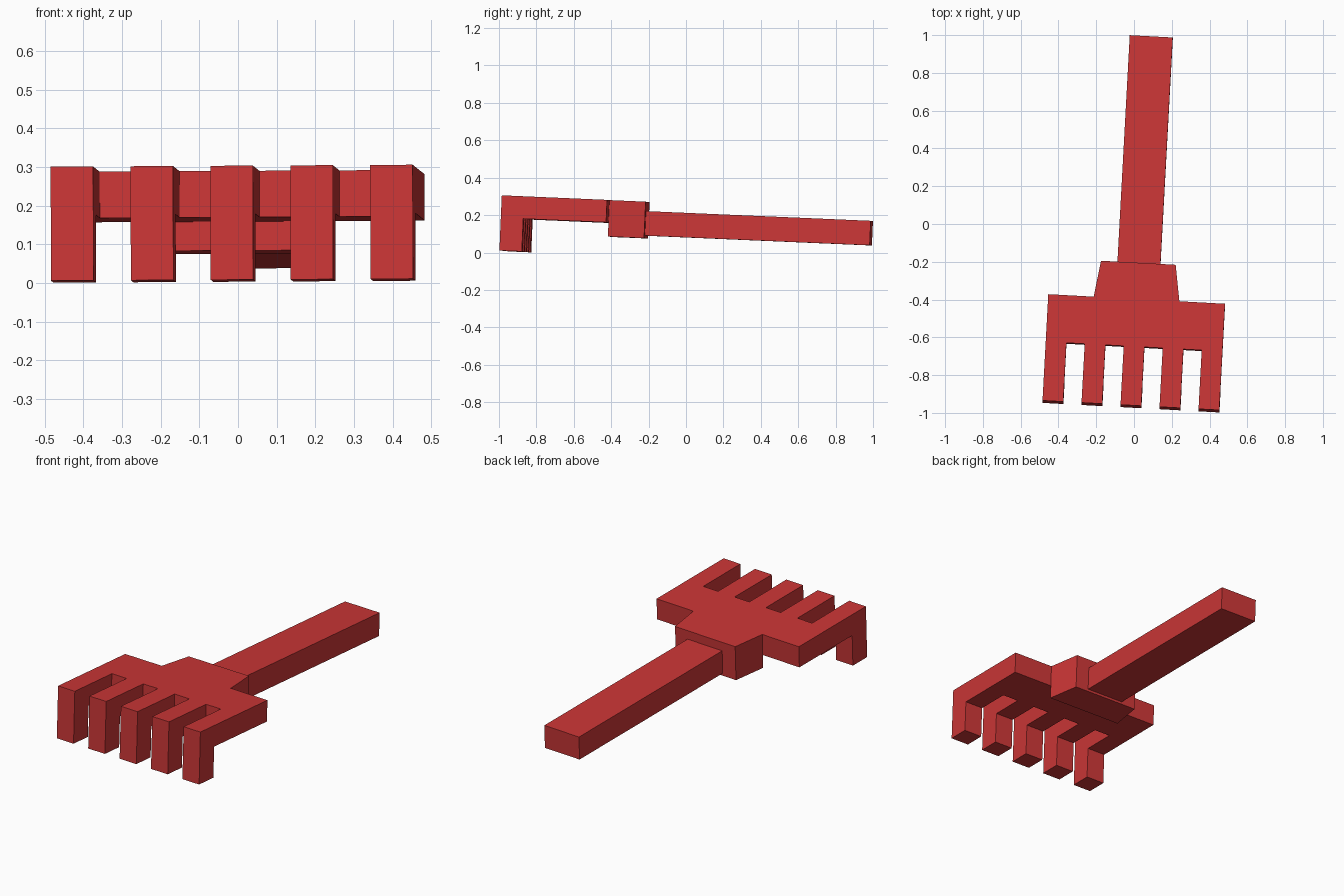
import bpy, bmesh
from mathutils import Matrix, Vector

if "Cube" in bpy.data.objects:
    bpy.data.objects.remove(bpy.data.objects["Cube"])

# Slightly turned and tilted frame the whole rake is built in (top plane is local z = 0)
ax = Vector((0.9985, -0.054, 0.0055)).normalized()
az = ax.cross(Vector((0.054, 0.9975, -0.043))).normalized()
ay = az.cross(ax)
FRAME = Matrix.Translation((0, 0, 0.2617)) @ Matrix((ax, ay, az)).transposed().to_4x4()

red = bpy.data.materials.new("red")
red.diffuse_color = (0.6, 0.037, 0.037, 1)
red.use_nodes = True
red.node_tree.nodes["Principled BSDF"].inputs["Base Color"].default_value = red.diffuse_color


def finish(name, bm):
    bmesh.ops.transform(bm, matrix=FRAME, verts=bm.verts)
    bmesh.ops.recalc_face_normals(bm, faces=bm.faces)
    me = bpy.data.meshes.new(name)
    bm.to_mesh(me)
    bm.free()
    me.materials.append(red)
    ob = bpy.data.objects.new(name, me)
    bpy.context.collection.objects.link(ob)
    return ob


def prism(name, outline, z0, z1):
    bm = bmesh.new()
    face = bm.faces.new([bm.verts.new((x, y, z0)) for x, y in outline])
    ext = bmesh.ops.extrude_face_region(bm, geom=[face], use_keep_orig=True)
    top = [v for v in ext["geom"] if isinstance(v, bmesh.types.BMVert)]
    bmesh.ops.translate(bm, verts=top, vec=(0, 0, z1 - z0))
    return finish(name, bm)


# Head: comb outline with five prongs
LEFT, PITCH, WIDTH = -0.433, 0.2068, 0.11
FRONT, SLOT, BACK = -0.96, -0.648, -0.396
TIP_BACK, THICK, DROP = -0.84, 0.12, 0.295
bm = bmesh.new()
outline = [(LEFT, BACK)]
for i in range(5):
    a = LEFT + i * PITCH
    b = a + WIDTH
    if i:
        outline.append((a, SLOT))
    outline += [(a, FRONT), (b, FRONT)]
    if i < 4:
        outline.append((b, SLOT))
outline.append((LEFT + 4 * PITCH + WIDTH, BACK))
face = bm.faces.new([bm.verts.new((x, y, -THICK)) for x, y in outline])
ext = bmesh.ops.extrude_face_region(bm, geom=[face], use_keep_orig=True)
bmesh.ops.translate(bm, vec=(0, 0, THICK),
                    verts=[v for v in ext["geom"] if isinstance(v, bmesh.types.BMVert)])
# Cut behind the tips, then pull the tip undersides down into tines
bmesh.ops.bisect_plane(bm, geom=bm.verts[:] + bm.edges[:] + bm.faces[:],
                       plane_co=(0, TIP_BACK, 0), plane_no=(0, 1, 0))
tips = [f for f in bm.faces
        if f.calc_center_median().y < TIP_BACK and all(v.co.z < -THICK + 1e-4 for v in f.verts)]
ext = bmesh.ops.extrude_face_region(bm, geom=tips)
bmesh.ops.translate(bm, vec=(0, 0, THICK - DROP),
                    verts=[v for v in ext["geom"] if isinstance(v, bmesh.types.BMVert)])
bmesh.ops.dissolve_limit(bm, angle_limit=0.01, verts=bm.verts[:], edges=bm.edges[:])
finish("rake_head", bm)

# Tapered socket behind the head
prism("socket", [(-0.192, BACK), (0.262, BACK), (0.232, -0.204), (-0.164, -0.204)], -0.195, 0)

# Handle
prism("handle", [(-0.077, -0.204), (0.151, -0.204), (0.151, 1.0), (-0.077, 1.0)], -0.181, -0.05)
